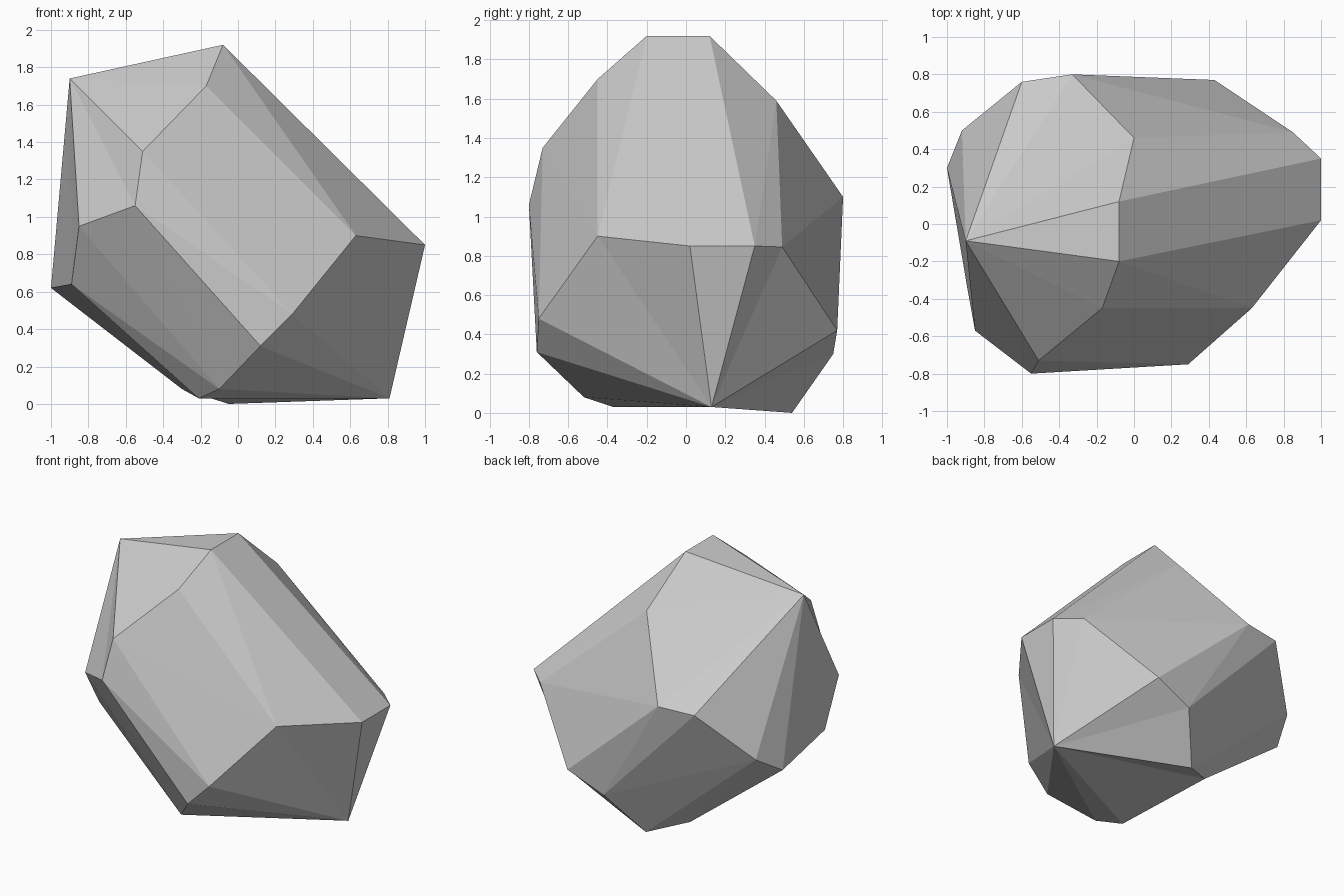
import bpy, bmesh

if "Cube" in bpy.data.objects:
    bpy.data.objects.remove(bpy.data.objects["Cube"])

# Crystal: long edges running from the upper ring to the lower ring, plus two tips
EDGES = [
    ((-0.08, 0.12, 1.92), (1.00, 0.35, 0.85)),
    ((-0.08, -0.20, 1.92), (1.00, 0.02, 0.85)),
    ((-0.17, -0.45, 1.70), (0.63, -0.45, 0.90)),
    ((-0.51, -0.73, 1.35), (0.29, -0.75, 0.48)),
    ((-0.55, -0.80, 1.06), (0.12, -0.76, 0.31)),
    ((-0.85, -0.57, 0.95), (-0.10, -0.52, 0.08)),
    ((-0.89, -0.35, 0.64), (-0.21, -0.37, 0.03)),
    ((-1.00, 0.30, 0.62), (-0.30, 0.38, 0.08)),
    ((-0.92, 0.50, 0.75), (-0.05, 0.54, 0.00)),
    ((-0.60, 0.76, 1.09), (0.15, 0.75, 0.30)),
    ((-0.33, 0.80, 1.10), (0.43, 0.77, 0.42)),
    ((0.00, 0.46, 1.59), (0.85, 0.49, 0.845)),
]
UPPER_TIP = (-0.90, -0.09, 1.74)
LOWER_TIP = (0.81, 0.13, 0.03)

bm = bmesh.new()
upper = [bm.verts.new(a) for a, b in EDGES]
lower = [bm.verts.new(b) for a, b in EDGES]
tip_a, tip_b = bm.verts.new(UPPER_TIP), bm.verts.new(LOWER_TIP)

# Side facets and the two pointed ends
n = len(EDGES)
for i in range(n):
    j = (i + 1) % n
    bm.faces.new((upper[i], upper[j], lower[j], lower[i]))
    bm.faces.new((tip_a, upper[j], upper[i]))
    bm.faces.new((tip_b, lower[i], lower[j]))

# Split slightly bent side facets along their convex diagonal
quads = [f for f in bm.faces if len(f.verts) == 4]
bmesh.ops.triangulate(bm, faces=quads)
bmesh.ops.recalc_face_normals(bm, faces=bm.faces)

mesh = bpy.data.meshes.new("crystal")
bm.to_mesh(mesh)
bm.free()

# Plain grey stone
grey = bpy.data.materials.new("grey_stone")
grey.diffuse_color = (0.6, 0.6, 0.6, 1)
grey.use_nodes = True
grey.node_tree.nodes["Principled BSDF"].inputs["Base Color"].default_value = grey.diffuse_color
mesh.materials.append(grey)

crystal = bpy.data.objects.new("crystal", mesh)
bpy.context.collection.objects.link(crystal)
